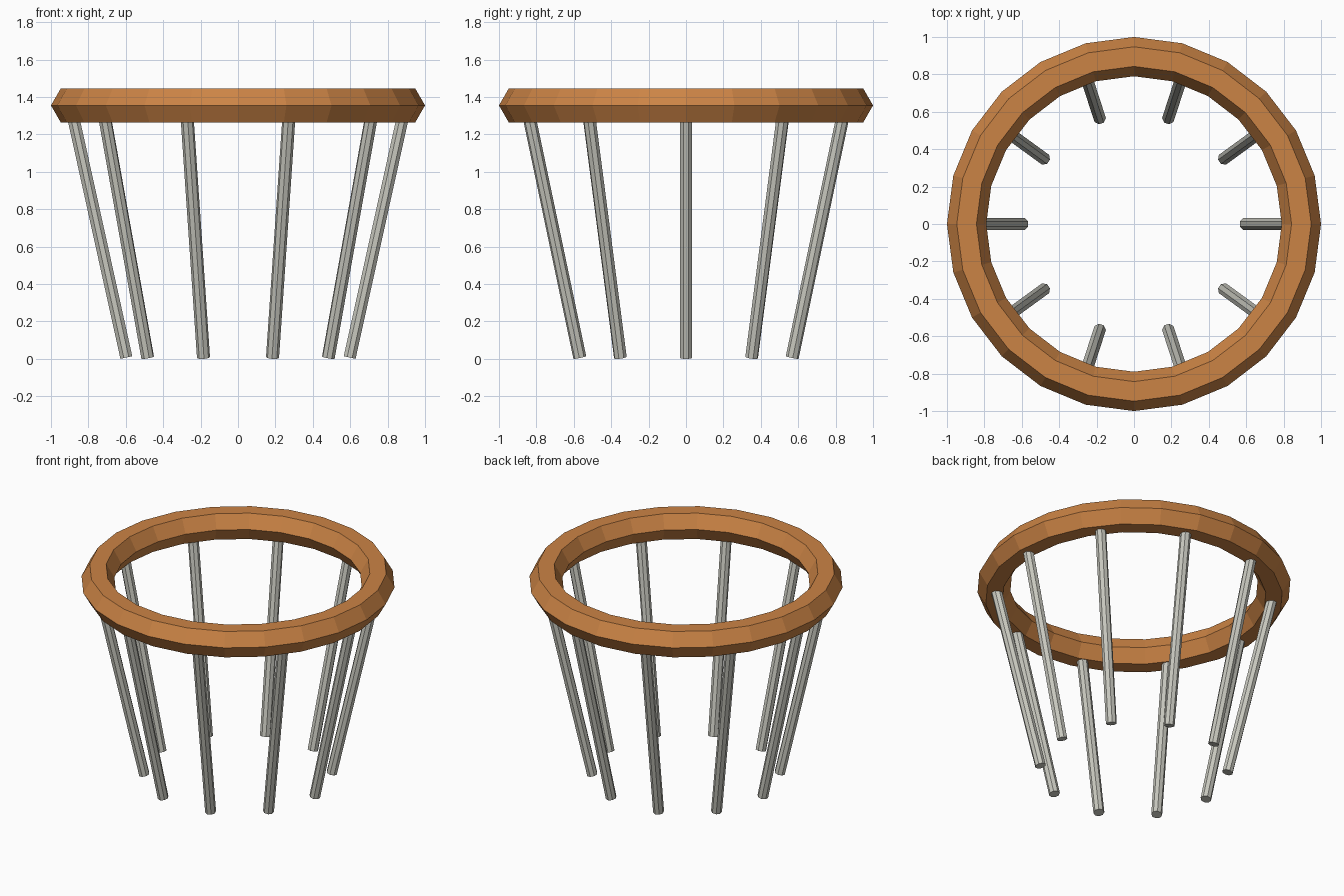
import bpy
import math
from mathutils import Vector, Matrix

old = bpy.data.objects.get("Cube")
if old:
    bpy.data.objects.remove(old, do_unlink=True)


def material(name, rgb):
    mat = bpy.data.materials.new(name)
    mat.use_nodes = True
    color = (*rgb, 1.0)
    mat.diffuse_color = color
    mat.node_tree.nodes["Principled BSDF"].inputs["Base Color"].default_value = color
    return mat


wood = material("orange_wood", (0.6, 0.23, 0.06))
metal = material("pale_grey_metal", (0.58, 0.58, 0.52))

RING_RADIUS, RING_HEIGHT, TUBE = 0.895, 1.355, 0.105
LEG_COUNT, LEG_RADIUS, FOOT_RADIUS = 10, 0.035, 0.597

# Hexagonal-section ring
bpy.ops.mesh.primitive_torus_add(
    major_radius=RING_RADIUS, minor_radius=TUBE,
    major_segments=24, minor_segments=6, location=(0, 0, RING_HEIGHT))
ring = bpy.context.object
ring.name = "ring"
ring.data.materials.append(wood)
ring.data.polygons.foreach_set("use_smooth", [False] * len(ring.data.polygons))

# Splayed legs, square-cut feet, tops buried in the ring
foot = Vector((FOOT_RADIUS, 0, 0.007))
top = Vector((RING_RADIUS, 0, RING_HEIGHT))
axis = top - foot
lean = math.atan2(axis.x, axis.z)
for i in range(LEG_COUNT):
    bpy.ops.mesh.primitive_cylinder_add(vertices=8, radius=LEG_RADIUS, depth=axis.length)
    leg = bpy.context.object
    leg.name = f"leg_{i + 1}"
    leg.data.materials.append(metal)
    # flat side faces outward before tilting
    leg.data.transform(Matrix.Rotation(math.pi / 8, 4, "Z"))
    leg.matrix_world = (Matrix.Rotation(i * math.tau / LEG_COUNT, 4, "Z")
                        @ Matrix.Translation((foot + top) / 2)
                        @ Matrix.Rotation(lean, 4, "Y"))
